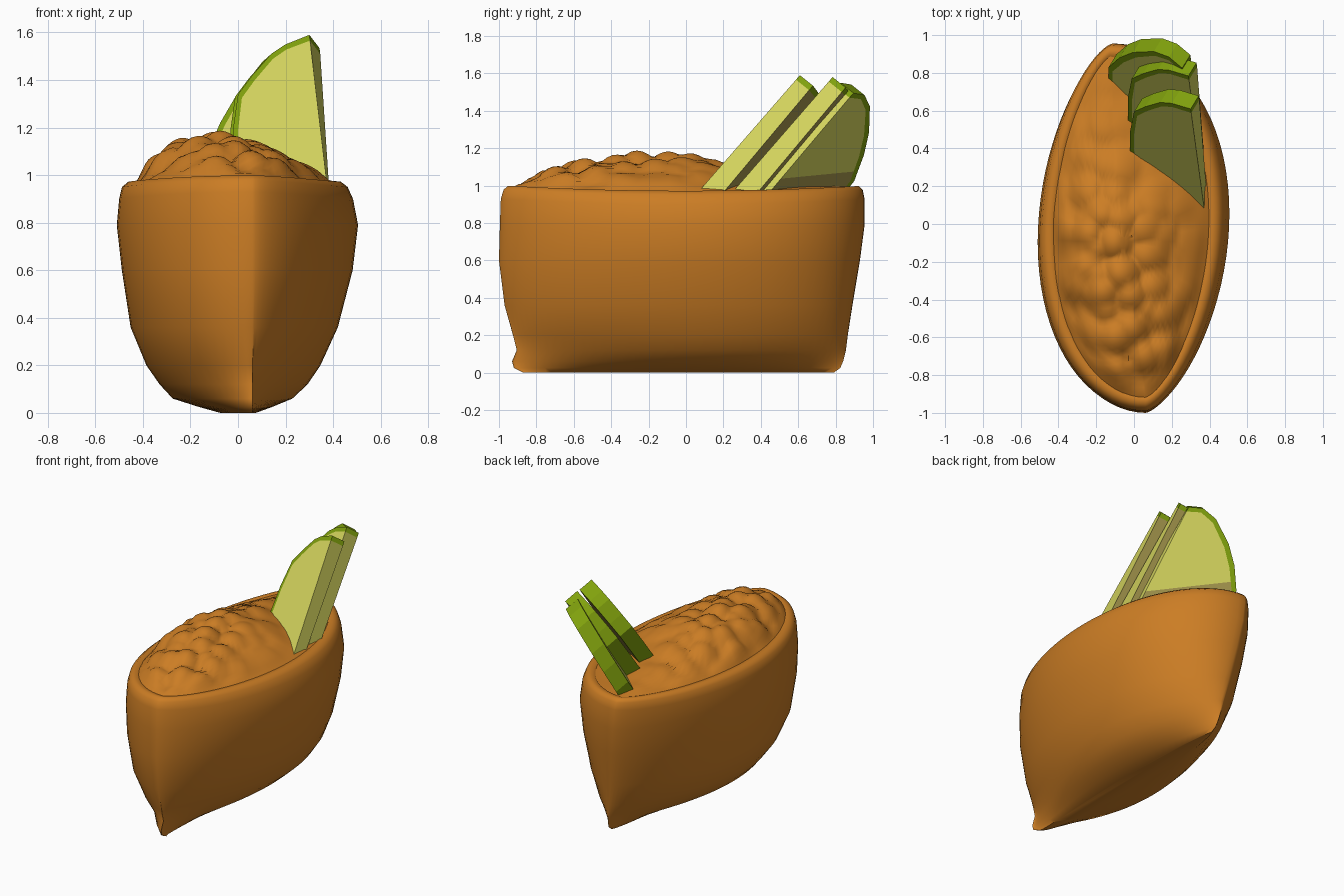
import bpy, bmesh, math
from mathutils import Vector, noise

if "Cube" in bpy.data.objects:
    bpy.data.objects.remove(bpy.data.objects["Cube"])

def material(name, rgb):
    m = bpy.data.materials.new(name)
    m.diffuse_color = (*rgb, 1)
    m.use_nodes = True
    m.node_tree.nodes["Principled BSDF"].inputs["Base Color"].default_value = m.diffuse_color
    return m

TOFU = material("fried orange", (0.60, 0.205, 0.018))
FLESH = material("pale cucumber", (0.68, 0.68, 0.115))
SKIN = material("green skin", (0.22, 0.36, 0.004))
SHADE = material("tan cucumber", (0.38, 0.31, 0.075))
N = 40

def make_object(name, bm, mats, smooth):
    bmesh.ops.recalc_face_normals(bm, faces=bm.faces)
    me = bpy.data.meshes.new(name)
    bm.to_mesh(me)
    bm.free()
    ob = bpy.data.objects.new(name, me)
    bpy.context.collection.objects.link(ob)
    for m in mats:
        me.materials.append(m)
    if smooth:
        bpy.ops.object.select_all(action='DESELECT')
        ob.select_set(True)
        bpy.context.view_layer.objects.active = ob
        bpy.ops.object.shade_smooth_by_angle(angle=math.radians(60))
    return ob

def outline(z, wl, wr, yf, yb, p=1.0):
    """Skewed leaf outline: pointed at both ends, widest at opposite quarters."""
    pts = []
    for i in range(2 * N):
        right = i <= N
        t = i / N if right else (2 * N - i) / N
        y = yf + (yb - yf) * (1 - math.cos(math.pi * t)) / 2
        f = t ** 1.12 if right else (1 - t) ** 1.12
        w = max(0.0, math.sin(math.pi * f)) ** (p * (1.1 if right else 1.06))
        tip = 0.02 - 0.15 * min(1, z)
        x = 0.06 * (1 - t) ** 4 + tip * t ** 4 + (wr * w if right else -wl * w)
        pts.append(Vector((x, y, z)))
    return pts

def loft(bm, rings):
    vr = [[bm.verts.new(v) for v in r] for r in rings]
    for a, b in zip(vr, vr[1:]):
        for i in range(len(a)):
            j = (i + 1) % len(a)
            bm.faces.new((a[i], a[j], b[j], b[i]))
    return vr

# Pouch: outlines stacked from the keel up, pinched at the low corners, rolled in at the rim
levels = [
    (0.00, .08, .07, -.87, .79, 1.3), (0.025, .17, .14, -.92, .825, 1.7),
    (0.06, .28, .225, -.93, .84, 1.75), (0.12, .335, .29, -.905, .855, 1.5),
    (0.20, .39, .345, -.925, .865, 1.2), (0.36, .455, .42, -.97, .89, 1.05),
    (0.60, .49, .485, -1.0, .93, 1), (0.79, .51, .51, -.995, .955, 1),
    (0.90, .499, .49, -.99, .955, 1), (0.95, .487, .468, -.975, .945, 1),
    (0.972, .46, .44, -.95, .925, 1), (0.972, .425, .405, -.92, .89, 1),
    (0.93, .39, .37, -.87, .85, 1)]
rings = [outline(*l) for l in levels]
for r in rings[8:]:
    for v in r:
        v.z += 0.03 * v.y ** 2
bm = bmesh.new()
vr = loft(bm, rings)
bm.faces.new(vr[0])
bm.faces.new(vr[-1])
make_object("tofu_pouch", bm, [TOFU], True)

# Filling: domed mound with rounded grains towards the front left
base = outline(0.965, .43, .41, -.925, .895)
centre = Vector((-.06, -.1, 0))
ROWS = 28
rings = []
for k in range(ROWS):
    q = 1 - k / ROWS
    ring = []
    for b in base:
        x, y = centre.x + (b.x - centre.x) * q, centre.y + (b.y - centre.y) * q
        fall = 1 - 0.25 * min(1, max(0, x + .1) / .4) - 0.6 * min(1, max(0, y - .05) / .65)
        z = 0.966 + 0.03 * y * y + 0.185 * (1 - q ** 2.3) * fall
        mask = min(1, max(0.05, 0.75 - 0.9 * (y + .1) - 1.3 * x))
        d = noise.voronoi(Vector((x * 7, y * 7, 0.4)))[0][0]
        lump = 0.045 - 0.11 * min(d, .75) ** 2
        z += lump * mask * min(1, (1 - q) * 8)
        ring.append(Vector((x, y, z)))
    rings.append(ring)
bm = bmesh.new()
vr = loft(bm, rings)
bm.faces.new(vr[-1])
make_object("rice_filling", bm, [TOFU], True)

# Cucumber slices: leaning half discs with a green rind band
RIM = [(.30, 1.59), (.20, 1.55), (.14, 1.51), (.06, 1.42), (0, 1.34), (-.02, 1.2), (-.02, .93)]
BACK_RIM = [(.30, 1.57), (.23, 1.56), (.15, 1.50), (.04, 1.36), (-.03, 1.24), (-.09, 1.1), (-.09, .93)]

def slice_of_cucumber(name, rim, shift, yaw=-0.616, lean=.798, last=False):
    back = Vector((.043, .07, -.056))
    def place(x, z):
        y = .609 + yaw * (x - .3) + lean * (z - 1.59)
        return Vector((x, y, z)) + Vector(shift)
    def inward(x, z):
        d = Vector((.27 - x, 1.1 - z)).normalized() * .022
        return (x + d.x, z + d.y) if z > 1 else (x + .022, z)
    outer = [place(*p) for p in rim]
    inner = [place(rim[0][0] + .003, rim[0][1] - .024)] + [place(*inward(*p)) for p in rim[1:]]
    bm = bmesh.new()
    of, ob = ([bm.verts.new(v + o) for v in outer] for o in (Vector(), back))
    nf, nb = ([bm.verts.new(v + o) for v in inner] for o in (Vector(), back))
    # the cut side narrows towards the foot
    foot = place(.345, .93) + back
    cf, cb = bm.verts.new(place(.378, .93)), bm.verts.new(foot)
    def face(vs, mat):
        f = bm.faces.new(vs)
        f.material_index = mat
        return f
    face(nf + [cf], 0)
    rear = face(nb + [cb], 0 if last else 2)
    face((nf[0], nb[0], cb, cf), 0)
    face((nf[-1], nb[-1], cb, cf), 0)
    for i in range(len(rim) - 1):
        face((of[i], of[i + 1], ob[i + 1], ob[i]), 1)
        face((of[i], of[i + 1], nf[i + 1], nf[i]), 1)
        face((ob[i], ob[i + 1], nb[i + 1], nb[i]), 1)
    for i in (0, -1):
        face((of[i], ob[i], nb[i], nf[i]), 1)
    if last:
        # darker foot on the rear face of the last slice
        geom = [rear] + list(rear.edges) + list(rear.verts)
        bmesh.ops.bisect_plane(bm, geom=geom, plane_co=(0, 0, 1.07), plane_no=(.1, 0, 1))
        n = (place(0, 1) - place(.2, 1)).cross(place(0, 1.2) - place(.2, 1)).normalized()
        for f in bm.faces:
            c = f.calc_center_median()
            if abs((c - foot).dot(n)) < .002 and f.material_index == 0 and c.z < 1.07:
                f.material_index = 2
    make_object(name, bm, [FLESH, SKIN, SHADE], False)

slice_of_cucumber("cucumber_slice_front", RIM, (0, 0, 0))
slice_of_cucumber("cucumber_slice_middle", RIM, (-.012, .175, -.01))
slice_of_cucumber("cucumber_slice_back", BACK_RIM, (-.045, .232, -.02), -.95, .78, True)
